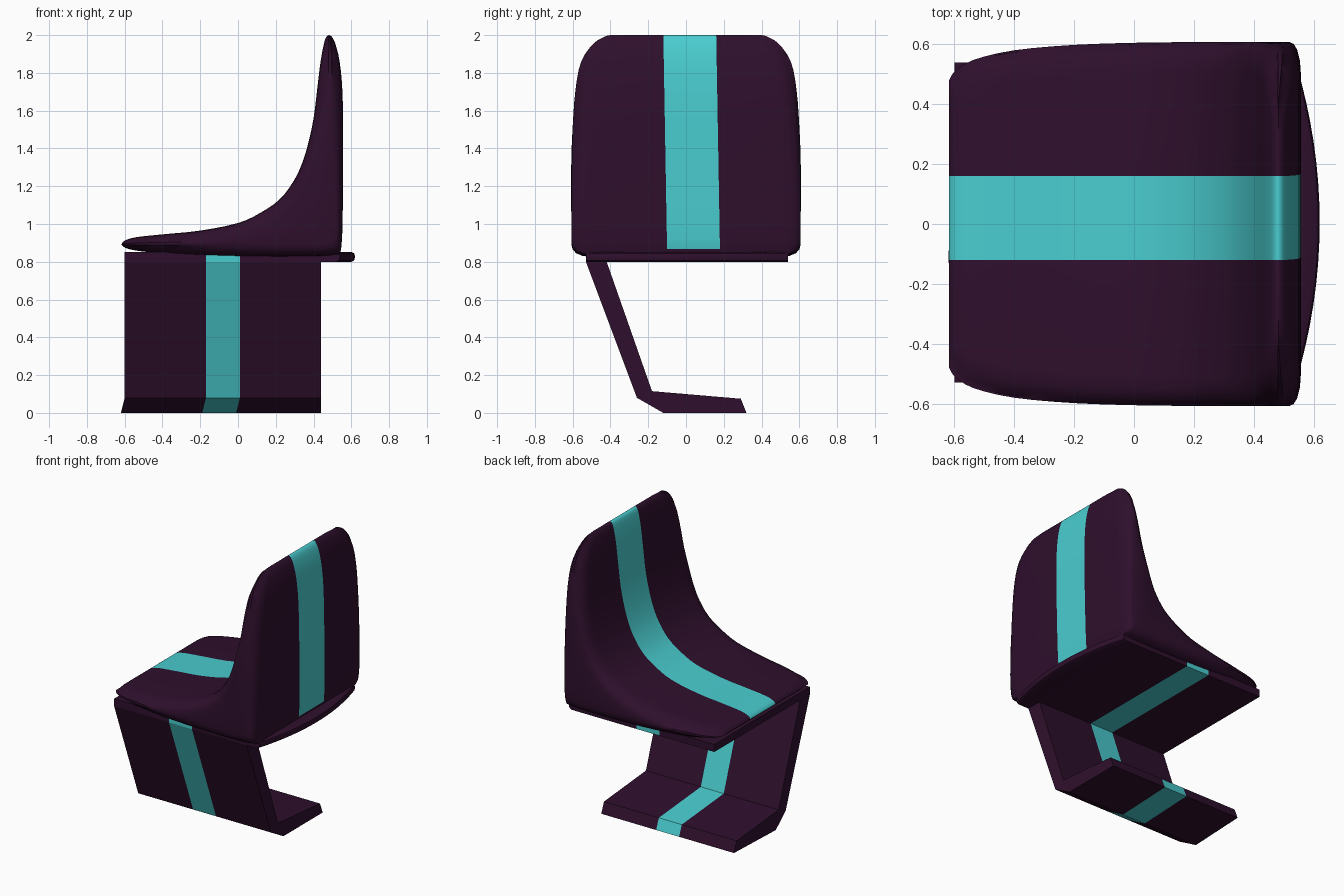
import bpy
import bmesh

cube = bpy.data.objects.get("Cube")
if cube:
    bpy.data.objects.remove(cube, do_unlink=True)


def make_material(name, rgb):
    mat = bpy.data.materials.new(name)
    mat.use_nodes = True
    mat.diffuse_color = (*rgb, 1)
    mat.node_tree.nodes["Principled BSDF"].inputs["Base Color"].default_value = (*rgb, 1)
    return mat


PLUM = make_material("dark plum", (0.028, 0.005, 0.026))
TEAL = make_material("turquoise", (0.068, 0.61, 0.63))


def loft(name, rings, is_stripe, paired_caps=False, smooth_angle=None):
    """Skin closed rings of points; is_stripe(ring, segment) picks the stripe faces."""
    bm = bmesh.new()
    rows = [[bm.verts.new(p) for p in ring] for ring in rings]
    count = len(rows[0])
    for j in range(len(rows) - 1):
        for k in range(count):
            n = (k + 1) % count
            face = bm.faces.new((rows[j][k], rows[j][n], rows[j + 1][n], rows[j + 1][k]))
            face.material_index = int(is_stripe(j, k))
    for row in (rows[0], rows[-1]):
        if not paired_caps:
            bm.faces.new(row)
            continue
        # Each upper point is joined to the lower point opposite it
        for k in range(count // 2):
            corners = (row[k], row[k + 1], row[-k - 1], row[-k % count])
            bm.faces.new(list(dict.fromkeys(corners)))
    bmesh.ops.recalc_face_normals(bm, faces=bm.faces)
    mesh = bpy.data.meshes.new(name)
    bm.to_mesh(mesh)
    bm.free()
    mesh.materials.append(PLUM)
    mesh.materials.append(TEAL)
    obj = bpy.data.objects.new(name, mesh)
    bpy.context.collection.objects.link(obj)
    if smooth_angle:
        bpy.ops.object.select_all(action="DESELECT")
        obj.select_set(True)
        bpy.context.view_layer.objects.active = obj
        bpy.ops.object.shade_smooth_by_angle(angle=smooth_angle)
    return obj


def refine(points, steps):
    """Pass a smooth spline through rows of values."""
    result = []
    last = len(points) - 1
    for i in range(last):
        a, b, c, d = (points[max(0, min(last, i + o))] for o in (-1, 0, 1, 2))
        for s in range(steps):
            t = s / steps
            result.append([
                q + 0.5 * t * (r - p + t * (2 * p - 5 * q + 4 * r - e + t * (3 * (q - r) + e - p)))
                for p, q, r, e in zip(a, b, c, d)])
    return result + [list(points[last])]


# Seat shell: upper x, z, lower x, z and half width, from front lip to top of back
SHELL = [
    (-.617, .892, -.617, .892, .48),
    (-.60, .912, -.595, .873, .51),
    (-.54, .93, -.53, .858, .548),
    (-.40, .945, -.40, .845, .58),
    (-.20, .965, -.20, .835, .598),
    (0, 1.005, 0, .829, .605),
    (.12, 1.06, .20, .827, .607),
    (.22, 1.13, .40, .829, .607),
    (.29, 1.22, .51, .836, .607),
    (.335, 1.31, .546, .868, .607),
    (.37, 1.42, .555, 1.10, .607),
    (.40, 1.56, .557, 1.45, .60),
    (.42, 1.72, .553, 1.70, .585),
    (.437, 1.86, .538, 1.86, .555),
    (.455, 1.955, .515, 1.955, .49),
    (.468, 1.992, .496, 1.992, .43),
    (.482, 2.0, .482, 2.0, .40),
]
STEPS = 3
shell = refine(SHELL, STEPS)
top = len(shell) - 1
BACK_START = 9 * STEPS

# Rounded side edge: distance in from the side, and how far the surface draws in
EDGE = [(0, .075), (.006, .045), (.025, .02), (.06, .004), (.10, 0)]


def shell_ring(place_y, draw_in):
    upper, lower = [], []
    for i, (ux, uz, lx, lz, width) in enumerate(shell):
        mx, mz = (ux + lx) / 2, (uz + lz) / 2
        half = ((ux - lx) ** 2 + (uz - lz) ** 2) ** 0.5 / 2
        f = 1 - min(draw_in, half * 0.85) / half if half > 1e-5 else 1
        lean = 0.02 * (2 - lz) / 1.15 if i >= BACK_START else 0
        upper.append((mx + (ux - mx) * f, place_y(width, 0), mz + (uz - mz) * f))
        lower.append((mx + (lx - mx) * f, place_y(width, lean), mz + (lz - mz) * f))
    return upper + lower[-2:0:-1]


rings = [shell_ring(lambda w, s, i=i: i - w, d) for i, d in EDGE]
rings += [shell_ring(lambda w, s, y=y: y + s, 0) for y in (-.12, .16)]
rings += [shell_ring(lambda w, s, i=i: w - i, d) for i, d in reversed(EDGE)]
loft("seat_shell", rings,
     lambda j, k: j == len(EDGE) and k < 2 * top - BACK_START,
     paired_caps=True, smooth_angle=0.7)

# Folded base: top plate, slanted leg and foot as one profile (y, z)
BASE = [(.54, .853), (-.53, .853), (-.53, .80), (-.26, .08), (-.12, 0), (.32, 0),
        (.29, .075), (-.18, .115), (-.42, .80), (.54, .80)]
SKEWED = 4  # the lower bend is pulled slightly sideways
rings = []
for x, skew in ((-.60, .02), (-.17, .02), (.01, .02), (.44, 0)):
    rings.append([(x - skew * (k == SKEWED), y, z) for k, (y, z) in enumerate(BASE)])
loft("folded_base", rings, lambda j, k: j == 1)

# Bowed rear edge of the top plate, with a rounded rim
rings = []
for s in range(17):
    t = s / 8 - 1
    y = .005 + .535 * t
    edge = .54 + .08 * (1 - t * t)
    rim = [(.44, .853), (edge - .02, .853), (edge - .005, .845), (edge, .827),
           (edge - .005, .808), (edge - .02, .80), (.44, .80)]
    rings.append([(x, y, z) for x, z in rim])
loft("plate_rear_edge", rings, lambda j, k: False, smooth_angle=0.7)
